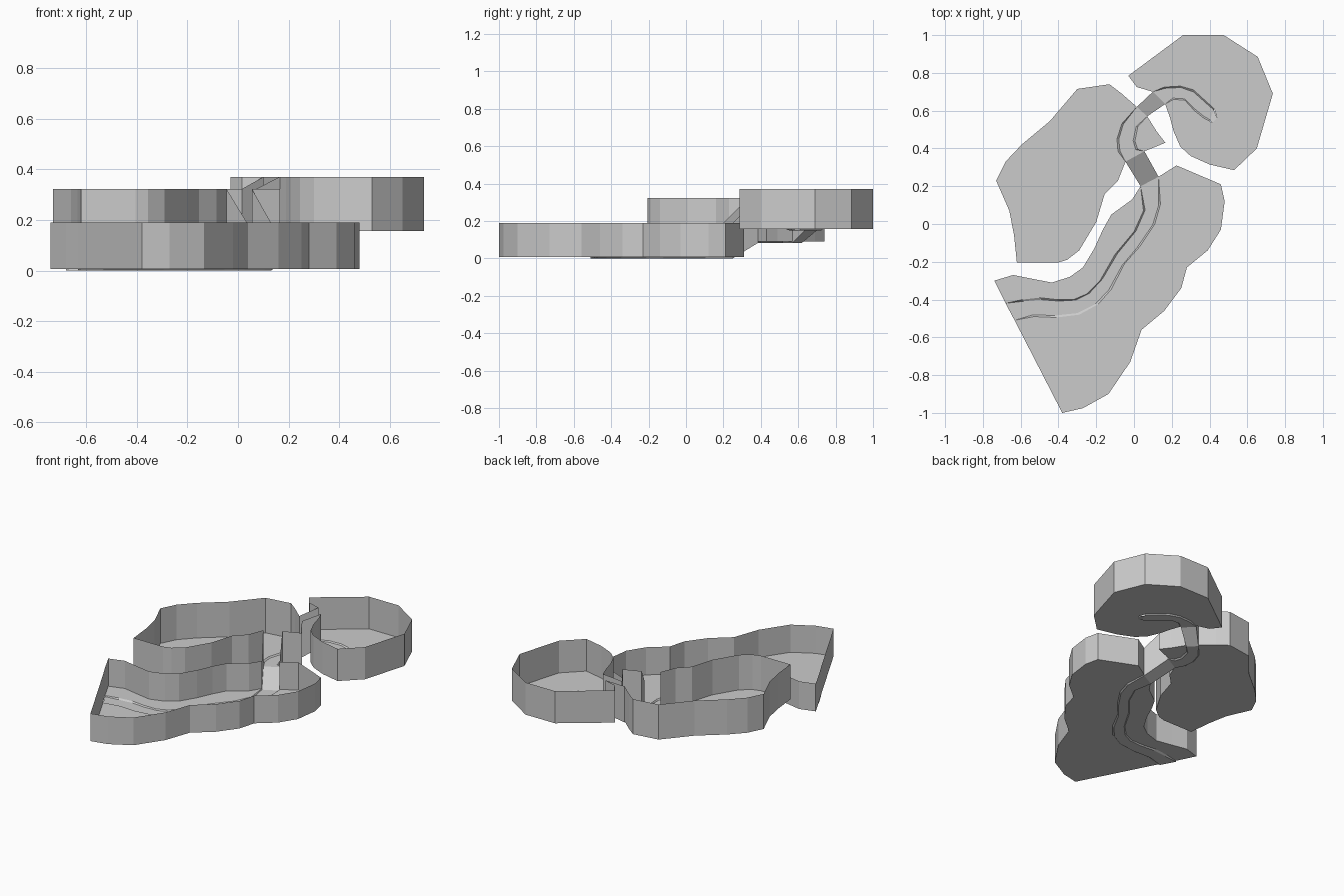
import bpy, bmesh
from mathutils import Vector

if "Cube" in bpy.data.objects:
    bpy.data.objects.remove(bpy.data.objects["Cube"])

DEPTH = 0.007  # depth of the stream groove below each pool floor


def make_object(name, faces):
    """Object from a list of 3D polygons, welded and triangulated."""
    bm = bmesh.new()
    for f in faces:
        bm.faces.new([bm.verts.new(p) for p in f])
    bmesh.ops.remove_doubles(bm, verts=bm.verts, dist=0.0005)
    bmesh.ops.triangulate(bm, faces=[f for f in bm.faces if len(f.verts) > 4])
    bmesh.ops.recalc_face_normals(bm, faces=bm.faces)
    me = bpy.data.meshes.new(name)
    bm.to_mesh(me)
    bm.free()
    ob = bpy.data.objects.new(name, me)
    bpy.context.collection.objects.link(ob)
    return ob


def at(pts, z):
    return [(x, y, z) for x, y in pts]


def walls(pts, z0, z1):
    lo, hi = at(pts, z0), at(pts, z1)
    return [[lo[i], lo[i + 1], hi[i + 1], hi[i]] for i in range(len(pts) - 1)]


def groove(left, right, bed, raised_tip=False):
    """Sunken stream bed with narrow sloping banks between two lines."""
    rows = []
    last = len(left) - 1
    for i, (l, r) in enumerate(zip(left, right)):
        l, r = Vector(l), Vector(r)
        t = 0 if i in (0, last) else 0.1
        z = bed + DEPTH if raised_tip and i == last else bed
        rows.append([(*l, bed + DEPTH), (*l.lerp(r, t), z),
                     (*r.lerp(l, t), z), (*r, bed + DEPTH)])
    return [[a[k], b[k], b[k + 1], a[k + 1]]
            for a, b in zip(rows, rows[1:]) for k in range(3)
            if len({a[k], b[k], b[k + 1], a[k + 1]}) == 4]


def cascade(name, top, bottom, bed_a, rim_a, bed_b, rim_b):
    """Sloping chute with side walls joining two pools."""
    a, b = at(top, bed_a), at(bottom, bed_b)
    c, d = at(top, rim_a), at(bottom, rim_b)
    make_object(name, [[a[0], a[1], b[1], b[0]]] +
                [[a[k], b[k], d[k], c[k]] for k in (0, 1)])


LOW, MID, HIGH = (0.0, 0.19), (0.083, 0.322), (0.15, 0.37)  # bed, rim

# Lower pool: north-west shore, south-east shore, stream edges
nw = [(-.74, -.30), (-.64, -.27), (-.54, -.29), (-.435, -.31), (-.34, -.28),
      (-.27, -.23), (-.21, -.13), (-.165, -.03), (-.12, .05), (-.01, .13), (.035, .20)]
se = [(.13, .25), (.225, .31), (.46, .21), (.48, .12), (.46, -.03), (.39, -.14),
      (.28, -.23), (.25, -.34), (.16, -.46), (.04, -.56), (-.02, -.73),
      (-.135, -.90), (-.27, -.975), (-.38, -1.0)]
l1 = [(-.68, -.42), (-.59, -.40), (-.50, -.39), (-.41, -.40), (-.32, -.40), (-.25, -.37),
      (-.18, -.30), (-.10, -.16), (0, -.04), (.05, .07), (.035, .20)]
r1 = [(-.632, -.51), (-.53, -.49), (-.41, -.495), (-.29, -.48), (-.19, -.425), (-.12, -.345),
      (-.05, -.21), (.03, -.12), (.11, 0), (.14, .105), (.13, .25)]
bed, rim = LOW
make_object("lower_pool",
            [at(nw + l1[-2::-1], bed + DEPTH), at(se + r1[:-1], bed + DEPTH)]
            + groove(l1, r1, bed)
            + walls(se + [r1[0], l1[0]] + nw, bed + DEPTH, rim))

# Middle pool: west shore, small east spit, stream edges
west = [(.015, .62), (-.065, .69), (-.13, .74), (-.30, .715), (-.445, .545), (-.595, .42),
        (-.68, .33), (-.73, .23), (-.66, .07), (-.635, -.06), (-.62, -.205), (-.405, -.205),
        (-.355, -.19), (-.29, -.14), (-.20, .01), (-.155, .16), (-.085, .23), (-.045, .33)]
east = [(.055, .385), (.166, .43), (.12, .49), (.07, .57)]
l2 = [(.015, .62), (-.065, .53), (-.09, .45), (-.085, .385), (-.045, .33)]
r2 = [(.07, .57), (.02, .515), (.005, .44), (.02, .395), (.055, .385)]
bed, rim = MID
make_object("middle_pool",
            [at(west + l2[-2:0:-1], bed + DEPTH), at(east + r2[1:-1], bed + DEPTH)]
            + groove(l2, r2, bed)
            + walls(west, bed + DEPTH, rim) + walls(east, bed + DEPTH, rim))

# Upper pool: one shore, stream that fades out inside the pool
shore = [(.10, .70), (.015, .725), (-.03, .785), (.26, 1.0), (.475, 1.0), (.655, .885),
         (.735, .69), (.65, .40), (.53, .285), (.40, .315), (.30, .36), (.245, .41),
         (.21, .49), (.19, .565), (.165, .635)]
l3 = [(.10, .70), (.16, .725), (.245, .73), (.315, .71), (.37, .66), (.425, .61), (.44, .56)]
r3 = [(.165, .635), (.21, .66), (.27, .655), (.32, .60), (.37, .56), (.40, .545), (.415, .535)]
bed, rim = HIGH
make_object("upper_pool",
            [at(shore + r3[1:] + l3[:0:-1], bed + DEPTH)]
            + groove(l3, r3, bed, True)
            + walls(shore, bed + DEPTH, rim))

# Cascades between the pools
cascade("upper_cascade", [shore[0], shore[-1]], [west[0], east[-1]], *HIGH, *MID)
cascade("lower_cascade", [west[-1], east[0]], [nw[-1], se[0]], *MID, *LOW)
